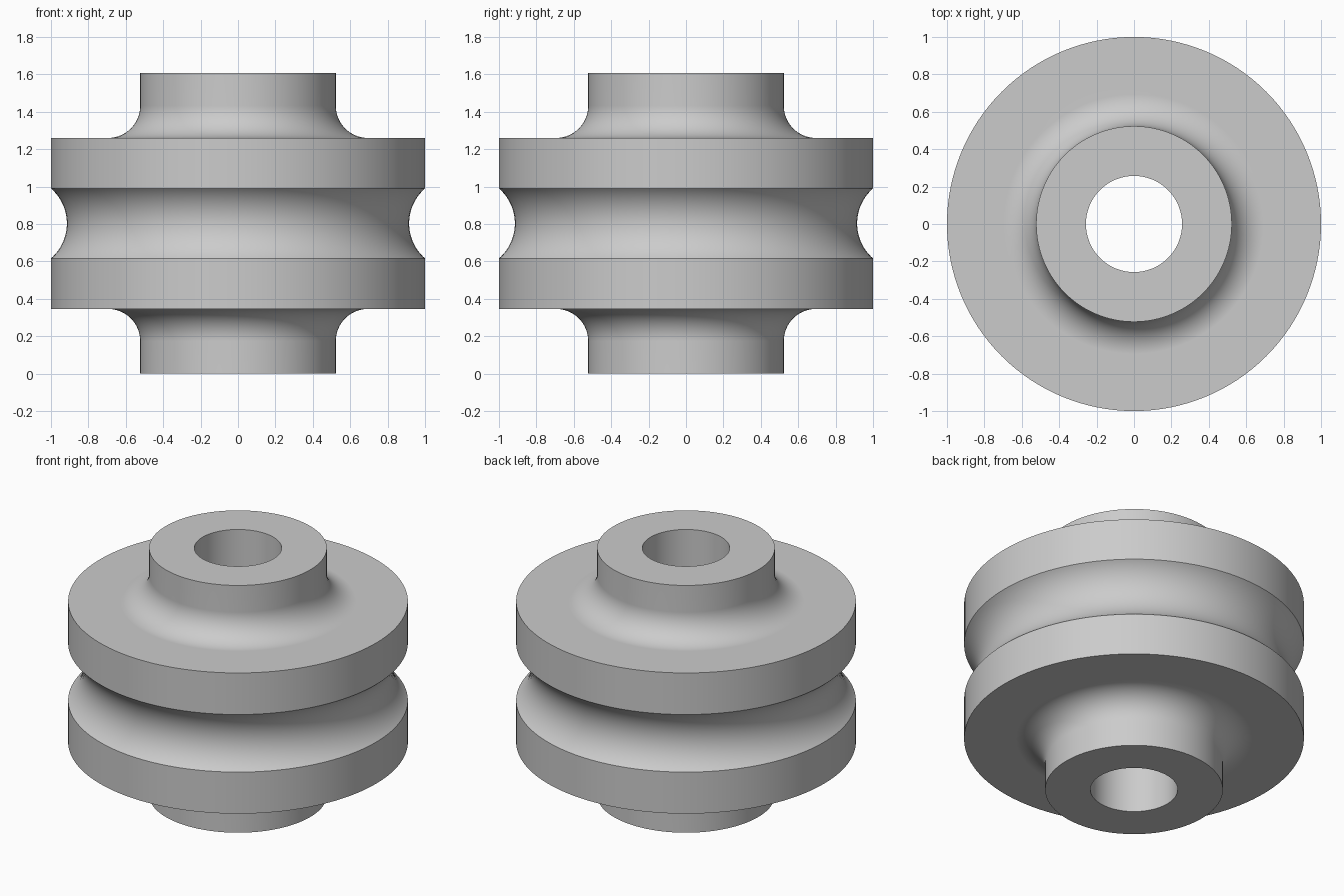
import bpy, bmesh
from math import pi, sin, cos, asin, radians
from mathutils import Vector

if "Cube" in bpy.data.objects:
    bpy.data.objects.remove(bpy.data.objects["Cube"])

# Main dimensions
MID = 0.803            # half of the total height
RIM, HUB, BORE = 1.0, 0.523, 0.257
SHOULDER = 0.457       # rim half thickness
FILLET = 0.172
GROOVE_HALF, GROOVE_DEPTH = 0.187, 0.085
STEPS, SEGMENTS = 16, 128


def arc(cx, cz, radius, start, end):
    """Points (radius, height) along a circular arc."""
    angles = [start + (end - start) * i / STEPS for i in range(STEPS + 1)]
    return [(cx + radius * cos(a), cz + radius * sin(a)) for a in angles]


# Upper half of the section, from groove centre up to the bore
groove_radius = (GROOVE_HALF ** 2 + GROOVE_DEPTH ** 2) / (2 * GROOVE_DEPTH)
groove_angle = asin(GROOVE_HALF / groove_radius)
upper = arc(RIM - GROOVE_DEPTH + groove_radius, 0, groove_radius, pi, pi - groove_angle)
upper.append((RIM, SHOULDER))
upper += arc(HUB + FILLET, SHOULDER + FILLET, FILLET, 1.5 * pi, pi)
upper += [(HUB, MID), (BORE, MID)]

# Mirror the section and close the loop
profile = upper + [(r, -z) for r, z in reversed(upper[1:])]

# Spin the section into a solid
bm = bmesh.new()
verts = [bm.verts.new((r, 0, z + MID)) for r, z in profile]
edges = [bm.edges.new((verts[i - 1], verts[i])) for i in range(len(verts))]
bmesh.ops.spin(bm, geom=verts + edges, cent=Vector(), axis=Vector((0, 0, 1)),
               angle=2 * pi, steps=SEGMENTS, use_merge=True)
bmesh.ops.remove_doubles(bm, verts=bm.verts[:], dist=0.0001)
bmesh.ops.recalc_face_normals(bm, faces=bm.faces[:])
mesh = bpy.data.meshes.new("grooved_pulley")
bm.to_mesh(mesh)
bm.free()
pulley = bpy.data.objects.new("grooved_pulley", mesh)
bpy.context.collection.objects.link(pulley)

# Plain grey finish
GREY = (0.6, 0.6, 0.6, 1)
mat = bpy.data.materials.new("light_grey")
mat.use_nodes = True
mat.diffuse_color = GREY
mat.node_tree.nodes["Principled BSDF"].inputs["Base Color"].default_value = GREY
mesh.materials.append(mat)

# Smooth curves with crisp edges
bpy.ops.object.select_all(action="DESELECT")
pulley.select_set(True)
bpy.context.view_layer.objects.active = pulley
bpy.ops.object.shade_smooth_by_angle(angle=radians(30))
weighted = pulley.modifiers.new("clean_shading", "WEIGHTED_NORMAL")
weighted.keep_sharp = True
